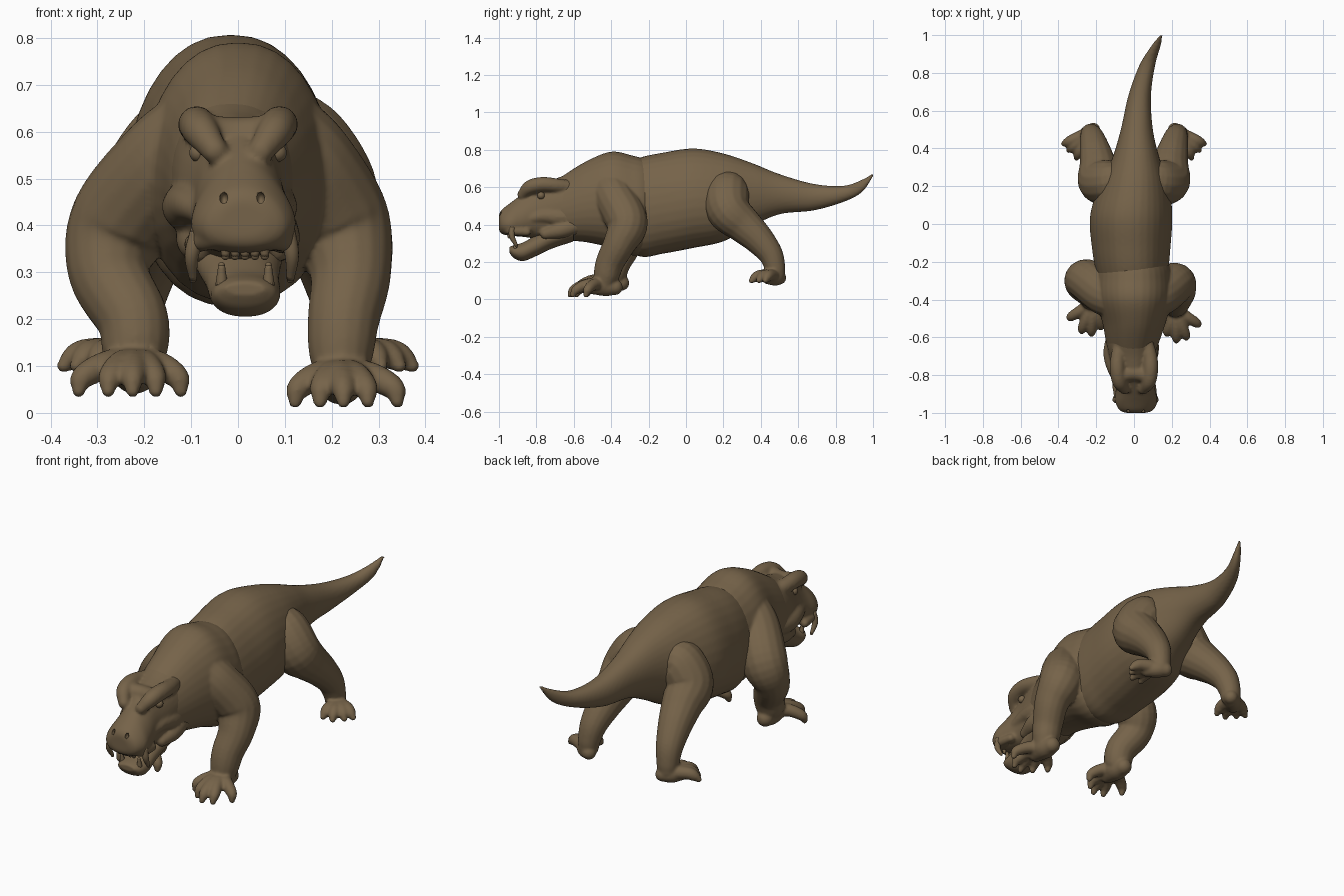
import bpy, bmesh, math
from mathutils import Vector, Matrix

cube = bpy.data.objects.get("Cube")
if cube:
    bpy.data.objects.remove(cube)

hide = bpy.data.materials.new("brown hide")
hide.use_nodes = True
hide.diffuse_color = (0.18, 0.125, 0.067, 1)
bsdf = hide.node_tree.nodes["Principled BSDF"]
bsdf.inputs["Base Color"].default_value = hide.diffuse_color
bsdf.inputs["Roughness"].default_value = 0.8


def spline(rows, steps=6):
    """Smooth curve through rows of any number of columns."""
    rows = [Vector(r) for r in rows]
    pts = [rows[0] * 2 - rows[1]] + rows + [rows[-1] * 2 - rows[-2]]
    out = []
    for a, b, c, d in zip(pts, pts[1:], pts[2:], pts[3:]):
        for i in range(steps):
            t = i / steps
            out.append((b * 2 + (c - a) * t + (a * 2 - b * 5 + c * 4 - d) * t * t
                        + (b * 3 - a - c * 3 + d) * t ** 3) * 0.5)
    return out + [rows[-1]]


def skin(bm, rings):
    loops = [[bm.verts.new(p) for p in ring] for ring in rings]
    n = len(loops[0])
    for a, b in zip(loops, loops[1:]):
        for i in range(n):
            bm.faces.new((a[i], a[(i + 1) % n], b[(i + 1) % n], b[i]))
    bm.faces.new(loops[0][::-1])
    bm.faces.new(loops[-1])


def ball(bm, center, radius, stretch=(1, 1, 1)):
    m = Matrix.Translation(center) @ Matrix.Diagonal((*stretch, 1))
    bmesh.ops.create_icosphere(bm, subdivisions=3, radius=radius, matrix=m)


def loft(bm, rows, sides=32):
    """Rows: y, centre x, bottom z, top z, half width, narrowing of the top."""
    rings = []
    for y, x, low, high, half, pinch in spline(rows):
        ring = []
        for k in range(sides):
            a = math.tau * k / sides
            s, c = math.sin(a), math.cos(a)
            w = math.copysign(abs(c) ** 0.88, c) * half * (1 - pinch * s)
            ring.append((x + w, y, (low + high) / 2 + s * (high - low) / 2))
        rings.append(ring)
    skin(bm, rings)


def tube(bm, rows, flip=1, sides=16):
    """Rows: x, y, z, radius; both ends are rounded; flip -1 mirrors in x."""
    pts = spline([(x * flip, y, z, r) for x, y, z, r in rows])
    axis, side, rings = None, None, []
    for i, p in enumerate(pts):
        new = (pts[min(i + 1, len(pts) - 1)].xyz - pts[max(i - 1, 0)].xyz).normalized()
        side = new.orthogonal().normalized() if axis is None else axis.rotation_difference(new) @ side
        axis = new
        up = axis.cross(side)
        rings.append([p.xyz + (side * math.cos(a) + up * math.sin(a)) * p.w
                      for a in (math.tau * k / sides for k in range(sides))])
    skin(bm, rings)
    ball(bm, pts[0].xyz, pts[0].w)
    ball(bm, pts[-1].xyz, pts[-1].w)


def finish(bm, name, voxel=0.009, relax=5, cutter=None):
    """Fuse the overlapping volumes, relax the joins and shade smoothly."""
    bmesh.ops.recalc_face_normals(bm, faces=bm.faces)
    mesh = bpy.data.meshes.new(name)
    bm.to_mesh(mesh)
    bm.free()
    ob = bpy.data.objects.new(name, mesh)
    bpy.context.collection.objects.link(ob)
    if voxel:
        m = ob.modifiers.new("fuse", 'REMESH')
        m.mode, m.voxel_size = 'VOXEL', voxel
        m = ob.modifiers.new("relax", 'SMOOTH')
        m.factor, m.iterations = 0.5, relax
    if cutter:
        m = ob.modifiers.new("cut", 'BOOLEAN')
        m.operation, m.object = 'DIFFERENCE', cutter
    dg = bpy.context.evaluated_depsgraph_get()
    ob.data = bpy.data.meshes.new_from_object(ob.evaluated_get(dg))
    ob.modifiers.clear()
    ob.data.materials.clear()
    ob.data.materials.append(hide)
    ob.data.polygons.foreach_set("use_smooth", [True] * len(ob.data.polygons))
    return ob


# Trunk tapering into the upturned, slightly curved tail
bm = bmesh.new()
loft(bm, [(-.38, 0, .32, .70, .15, 0), (-.25, -.01, .23, .757, .19, .05),
          (-.12, -.015, .245, .785, .208, .08), (.04, -.015, .275, .807, .217, .1),
          (.2, 0, .31, .78, .185, .1), (.35, .01, .39, .73, .125, 0),
          (.5, .015, .455, .67, .085, 0), (.68, .03, .475, .618, .06, 0),
          (.84, .07, .52, .607, .042, 0), (.94, .115, .572, .64, .025, 0),
          (1, .145, .655, .675, .009, 0)])
finish(bm, "trunk_and_tail", relax=3)

# Shoulder hump, thick neck and both front legs, blended together
bm = bmesh.new()
for s in (1, -1):
    out = 0 if s > 0 else .035       # the right elbow stands further out
    back = 0 if s > 0 else .035      # the right forefoot stands further back
    lift = -.009 if s > 0 else .014  # and a little higher
    tube(bm, [(.085, -.41, .6, .1), (.143 + out * .3, -.375, .53, .11),
              (.214 + out, -.315 + back / 2, .405, .112), (.24 + out, -.355 + back, .3, .088),
              (.225, -.405 + back, .2, .077), (.22, -.425 + back, .13, .07),
              (.22, -.44 + back, .085 + lift, .055)], s)
    tube(bm, [(.22, -.38 + back, .074 + lift, .042), (.22, -.43 + back, .076 + lift, .05),
              (.22, -.5 + back, .078 + lift, .042)], s)
    for tx, ty in ((.122, -.53), (.175, -.585), (.225, -.62), (.277, -.605), (.34, -.535)):
        ty += back
        mx, my = (.22 + tx) / 2, (-.45 + back + ty) / 2
        tube(bm, [(.22, -.45 + back, .09 + lift, .036), (mx, my, .088 + lift, .031),
                  (tx * .85 + mx * .15, ty * .75 + my * .25, .062 + lift, .026),
                  (tx, ty, .033 + lift, .015)], s)
loft(bm, [(-.76, -.01, .36, .59, .09, .1), (-.66, -.01, .32, .66, .13, .08),
          (-.53, 0, .305, .74, .165, .1), (-.4, 0, .275, .79, .2, .08),
          (-.29, 0, .235, .77, .2, .06), (-.22, 0, .25, .75, .185, .08),
          (-.14, 0, .32, .71, .12, .1)])
finish(bm, "neck_and_front_legs", voxel=.007, relax=6)

# Nostril cutter
bm = bmesh.new()
for x in (-.03, .048):
    ball(bm, (x, -.985, .457), .009, (1, 2, 1.5))
nostrils = finish(bm, "nostril_cutter", voxel=0)
nostrils.hide_render = True

# Head: snout, forehead, cheeks, brow ridges
bm = bmesh.new()
loft(bm, [(-1, .01, .37, .455, .055, .15), (-.985, .012, .35, .48, .088, .2),
          (-.94, .012, .34, .515, .107, .3), (-.88, .008, .335, .56, .1, .32),
          (-.8, 0, .325, .615, .098, .15), (-.7, -.01, .32, .645, .122, 0),
          (-.6, -.01, .33, .68, .135, .05), (-.52, 0, .38, .68, .12, .1)])
tube(bm, [(-.065, -.8, .595, .04), (0, -.79, .59, .042), (.06, -.8, .595, .04)])
for s in (-1, 1):
    tube(bm, [(s * .05, -.875, .56, .028), (s * .078, -.835, .6, .038),
              (s * .088, -.77, .615, .04), (s * .085, -.7, .61, .038),
              (s * .065, -.62, .6, .035)])
    tube(bm, [(s * .08, -.84, .43, .025), (s * .093 - .014, -.76, .445, .038),
              (s * .093 - .018, -.68, .44, .052), (s * .075 - .01, -.57, .44, .055)])
    # Overhanging upper lip and the jaw muscle
    tube(bm, [(.01 + s * .055, -.965, .375, .025), (.01 + s * .09, -.93, .365, .022),
              (s * .095, -.85, .36, .022)])
    tube(bm, [(s * .08, -.75, .35, .03), (s * .088, -.67, .37, .045), (s * .075, -.58, .4, .05)])
head = finish(bm, "head", voxel=.007, relax=10, cutter=nostrils)
bpy.data.objects.remove(nostrils)

# Lower jaw with a heavy chin
bm = bmesh.new()
loft(bm, [(-.945, .015, .25, .28, .045, 0), (-.92, .015, .22, .29, .068, 0),
          (-.87, .015, .205, .305, .076, 0), (-.8, .008, .232, .345, .08, 0),
          (-.72, 0, .27, .39, .095, 0), (-.6, 0, .31, .43, .11, 0)])
finish(bm, "lower_jaw", voxel=.007, relax=3)

# Long upper fangs, short lower fangs and front teeth
bm = bmesh.new()
for s in (-1, 1):
    tube(bm, [(.01 + s * .095, -.93, .385, .018), (.008 + s * .107, -.93, .335, .015),
              (.008 + s * .104, -.905, .285, .008)])
    tube(bm, [(.015 + s * .05, -.91, .275, .013), (.015 + s * .05, -.915, .315, .007)])
for i in range(5):
    x = -.027 + i * .021
    tube(bm, [(x, -.95, .37, .012), (x, -.945, .335, .009)])
finish(bm, "teeth", voxel=0)

# Eyes under the brows
bm = bmesh.new()
for s in (-1, 1):
    ball(bm, (s * .084, -.775, .555), .02)
finish(bm, "eyes", voxel=0)

# Hind legs with a broad thigh and four toes turned outward
for s, label in ((1, "left"), (-1, "right")):
    bm = bmesh.new()
    tube(bm, [(.075, .235, .575, .105), (.12, .22, .563, .12), (.18, .228, .475, .118),
              (.19, .305, .4, .1), (.205, .385, .325, .083), (.22, .45, .245, .067),
              (.228, .475, .175, .056), (.23, .48, .135, .05)], s)
    tube(bm, [(.215, .5, .115, .036), (.25, .475, .115, .042), (.28, .44, .115, .035)], s)
    for tx, ty in ((.372, .425), (.345, .39), (.305, .35), (.25, .35)):
        tube(bm, [(.25, .475, .125, .036), (.6 * tx + .1, .6 * ty + .19, .128, .031),
                  (.85 * tx + .0375, .85 * ty + .07, .115, .026), (tx, ty, .1, .015)], s)
    finish(bm, label + "_hind_leg", voxel=.007, relax=4)
